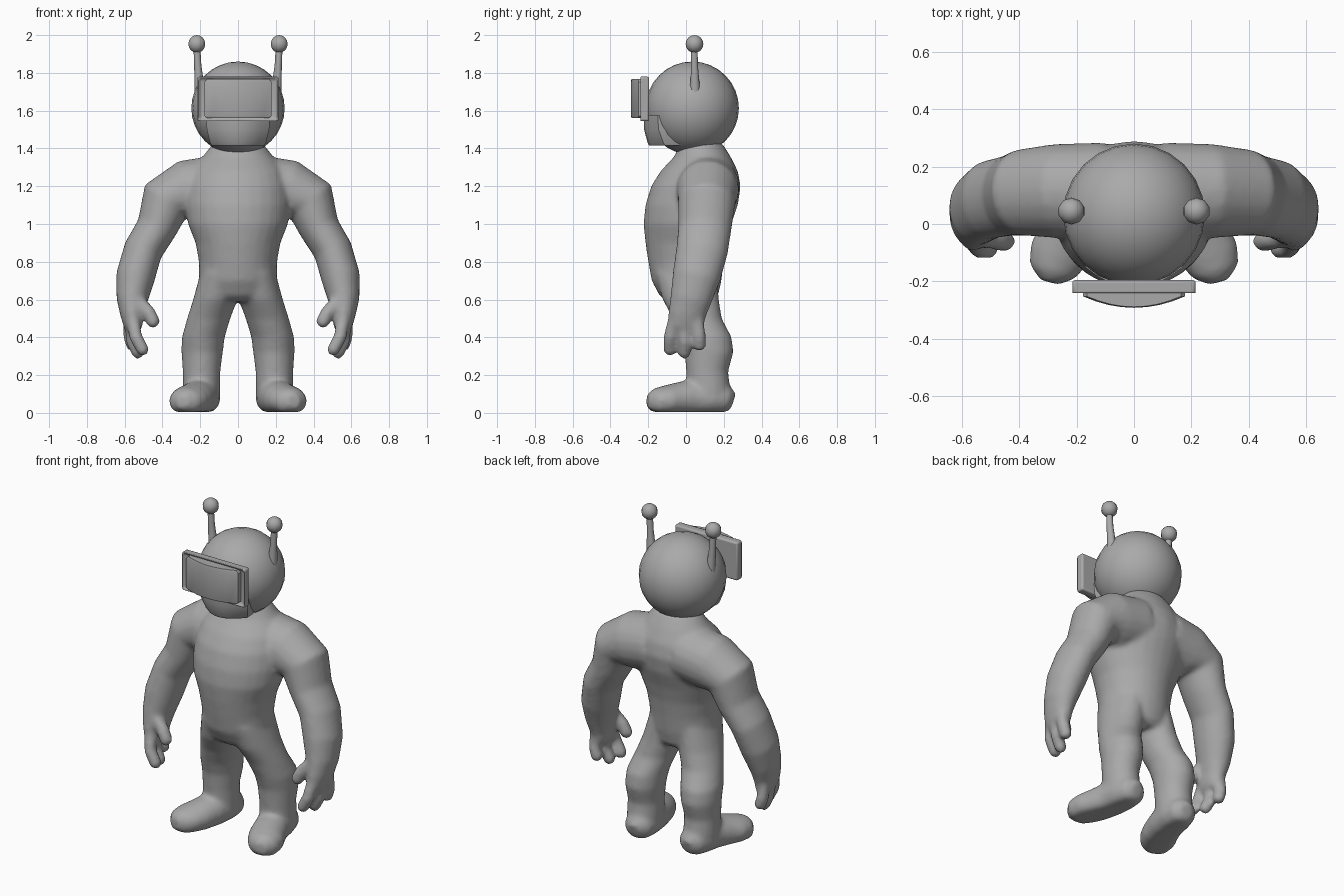
import bpy, bmesh, math
from mathutils import Vector, Matrix

if "Cube" in bpy.data.objects:
    bpy.data.objects.remove(bpy.data.objects["Cube"])

grey = bpy.data.materials.new("plain_grey")
grey.diffuse_color = (0.4, 0.4, 0.4, 1)
grey.use_nodes = True
grey.node_tree.nodes["Principled BSDF"].inputs["Base Color"].default_value = grey.diffuse_color
X, Y, Z = Vector((1, 0, 0)), Vector((0, 1, 0)), Vector((0, 0, 1))


def finish(name, bm, angle=180):
    """Turn a bmesh into a smooth-shaded object."""
    bmesh.ops.recalc_face_normals(bm, faces=bm.faces)
    me = bpy.data.meshes.new(name)
    bm.to_mesh(me)
    bm.free()
    me.materials.append(grey)
    ob = bpy.data.objects.new(name, me)
    bpy.context.collection.objects.link(ob)
    bpy.ops.object.select_all(action='DESELECT')
    ob.select_set(True)
    bpy.context.view_layer.objects.active = ob
    bpy.ops.object.shade_smooth_by_angle(angle=math.radians(angle))
    return ob


def skin(bm, rings):
    """Bridge rings of points and cap both ends."""
    vs = [[bm.verts.new(p) for p in r] for r in rings]
    n = len(vs[0])
    for a, b in zip(vs, vs[1:]):
        for i in range(n):
            bm.faces.new((a[i], a[(i + 1) % n], b[(i + 1) % n], b[i]))
    bm.faces.new(vs[0][::-1])
    bm.faces.new(vs[-1])


def tube(bm, pts, axis=None, s=1, n=20, floor=0.004):
    """Loft ellipses (x, y, z, r1, r2); axis sets r2, none keeps rings level."""
    c = [Vector((s * p[0], p[1], p[2])) for p in pts]
    rings = []
    for i, p in enumerate(pts):
        u, v = X, Y
        if axis:
            t = (c[min(i + 1, len(c) - 1)] - c[max(i - 1, 0)]).normalized()
            u = t.cross(axis).normalized()
            v = u.cross(t)
        ring = []
        for k in range(n):
            a = 2 * math.pi * k / n
            q = c[i] + u * p[3] * math.cos(a) + v * p[4] * math.sin(a)
            q.z = max(q.z, floor)
            ring.append(q)
        rings.append(ring)
    skin(bm, rings)


def ball(bm, p, r, seg=12, rows=8):
    bmesh.ops.create_uvsphere(bm, u_segments=seg, v_segments=rows, radius=r,
                              matrix=Matrix.Translation(p))


def finger(bm, s, r, *pts):
    """Round-ended finger through the given points."""
    tube(bm, [(*p, r, r) for p in pts], Y, s, 12)
    for p in pts:
        ball(bm, (s * p[0], p[1], p[2]), r)


# Body: torso rings as height, half width, front y, back y
body = bmesh.new()
torso = [(1.43, .13, -.03, .19), (1.36, .185, -.06, .235), (1.28, .25, -.135, .275),
         (1.2, .275, -.185, .29), (1.1, .28, -.215, .275), (1.0, .265, -.225, .24),
         (.9, .225, -.215, .215), (.8, .207, -.2, .2), (.7, .207, -.182, .188),
         (.62, .2, -.14, .17), (.59, .15, -.1, .14)]
tube(body, [(0, (f + b) / 2, z, w, (b - f) / 2) for z, w, f, b in torso], n=28)

for s in (1, -1):
    # Shoulder, arm and palm
    tube(body, [(.1, .115, 1.2, .165, .17), (.27, .115, 1.175, .165, .165),
                (.385, .11, 1.12, .14, .152), (.43, .1, .98, .108, .142),
                (.503, .085, .86, .104, .138), (.543, .055, .72, .104, .128),
                (.56, .025, .6, .084, .11), (.56, .005, .52, .064, .1),
                (.555, -.002, .46, .05, .095), (.55, -.003, .43, .035, .08)], Y, s)
    # Thumb and three fingers
    finger(body, s, .038, (.54, -.04, .6), (.475, -.055, .535), (.45, -.06, .485))
    finger(body, s, .036, (.555, -.065, .48), (.54, -.085, .4), (.505, -.085, .335))
    finger(body, s, .036, (.565, -.002, .47), (.56, -.005, .38), (.53, -.008, .32))
    finger(body, s, .036, (.575, .06, .48), (.575, .07, .41), (.56, .072, .36))
    # Leg
    tube(body, [(.095, .0, .74, .105, .165), (.12, .025, .6, .118, .15),
                (.155, .06, .5, .115, .13), (.184, .105, .4, .114, .138),
                (.19, .122, .32, .11, .13), (.193, .112, .22, .1, .112),
                (.193, .12, .12, .1, .115), (.193, .12, .05, .09, .11)], s=s)
    # Foot turned outward
    tube(body, [(.18, .25, .06, .04, .045), (.182, .22, .07, .08, .075),
                (.19, .14, .08, .1, .09), (.205, .04, .08, .1, .1),
                (.235, -.05, .07, .105, .09), (.265, -.11, .065, .105, .08),
                (.285, -.165, .06, .085, .07), (.295, -.203, .06, .035, .04)], Z, s)
ob = finish("body", body)
fuse = ob.modifiers.new("fuse", 'REMESH')
fuse.mode, fuse.voxel_size, fuse.use_smooth_shade = 'VOXEL', .013, True
soft = ob.modifiers.new("soften", 'SMOOTH')
soft.factor, soft.iterations = .5, 10

# Head
bm = bmesh.new()
ball(bm, (0, .033, 1.613), .247, 24, 16)
finish("head", bm)

# Jaw plate: bowed slab, widest under the visor
bm = bmesh.new()
rings = []
for z, w, front, side in ((1.575, .17, -.222, -.15), (1.5, .165, -.222, -.145),
                          (1.43, .148, -.203, -.12), (1.415, .14, -.195, -.11)):
    arc = [Vector((w * k / 4, side + (front - side) * (1 - (k / 4) ** 2), z))
           for k in range(-4, 5)]
    rings.append(arc + [Vector((w * .95, 0, z)), Vector((-w * .95, 0, z))])
skin(bm, rings)
finish("jaw_plate", bm, 40)

# Visor frame: rounded slab with a recessed front
bm = bmesh.new()
bmesh.ops.create_cube(bm, size=1, matrix=Matrix.Translation((0, -.221, 1.662))
                      @ Matrix.Diagonal((.43, .052, .236, 1)))
bm.normal_update()
front = [f for f in bm.faces if f.normal.y < -.9]
bmesh.ops.inset_region(bm, faces=front, thickness=.024)
for v in front[0].verts:
    v.co.y += .02
ob = finish("visor_frame", bm, 50)
bev = ob.modifiers.new("round_edges", 'BEVEL')
bev.width, bev.segments = .011, 3

# Visor screen: bowed forward, slightly smaller at the front
bm = bmesh.new()
rings = []
for z, k in ((1.562, .92), (1.572, 1), (1.752, 1), (1.768, .92)):
    arc = [Vector((.178 * k * i / 4, -.252 - .04 * k * (1 - (i / 4) ** 2), z))
           for i in range(-4, 5)]
    rings.append(arc + [Vector((.178 * k, -.21, z)), Vector((-.178 * k, -.21, z))])
skin(bm, rings)
finish("visor_screen", bm, 35)

# Antennae: flared stalk with a ball tip
for s, side in ((1, "right"), (-1, "left")):
    bm = bmesh.new()
    tube(bm, [(.2, .047, 1.7, .03, .03), (.207, .047, 1.76, .024, .024),
              (.213, .045, 1.84, .019, .019), (.218, .044, 1.94, .018, .018)], Y, s, 10)
    finish("antenna_stalk_" + side, bm, 60)
    bm = bmesh.new()
    ball(bm, (s * .218, .045, 1.953), .047, 10, 8)
    finish("antenna_tip_" + side, bm)
